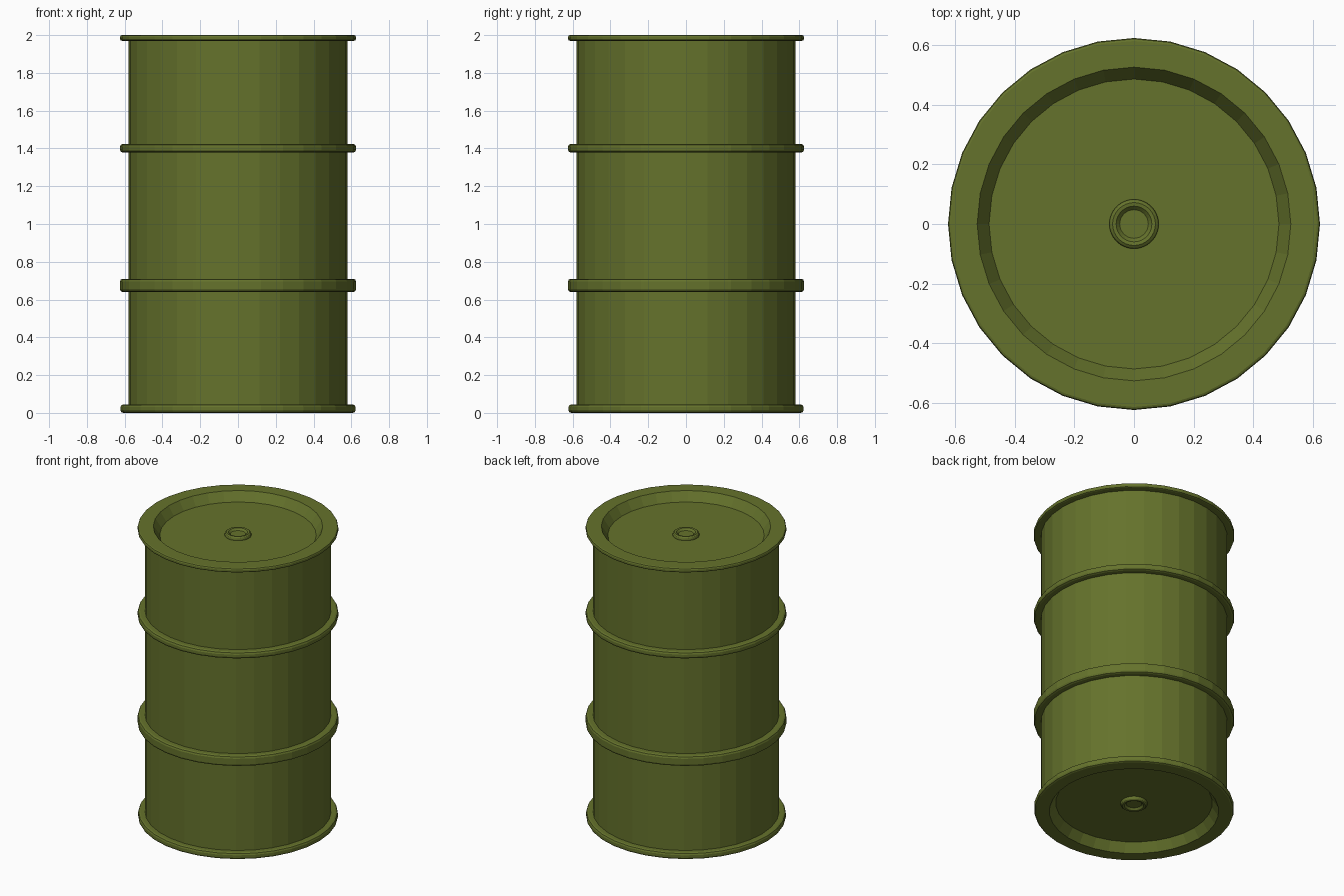
import bpy, bmesh, math

if "Cube" in bpy.data.objects:
    bpy.data.objects.remove(bpy.data.objects["Cube"])

SIDES = 32

green = bpy.data.materials.new("olive_paint")
green.diffuse_color = (0.13, 0.17, 0.025, 1)
green.use_nodes = True
green.node_tree.nodes["Principled BSDF"].inputs["Base Color"].default_value = green.diffuse_color


def lathe(name, profile, closed=False):
    """Spin an (r, z) profile around z; points with r = 0 become a pole."""
    bm = bmesh.new()
    rows = []
    for r, z in profile:
        if r == 0:
            rows.append([bm.verts.new((0, 0, z))] * SIDES)
        else:
            rows.append([bm.verts.new((r * math.cos(2 * math.pi * i / SIDES),
                                       r * math.sin(2 * math.pi * i / SIDES), z))
                         for i in range(SIDES)])
    pairs = list(zip(rows, rows[1:]))
    if closed:
        pairs.append((rows[-1], rows[0]))
    for a, b in pairs:
        for i in range(SIDES):
            j = (i + 1) % SIDES
            bm.faces.new(dict.fromkeys((a[i], a[j], b[j], b[i])))
    bmesh.ops.recalc_face_normals(bm, faces=bm.faces)
    mesh = bpy.data.meshes.new(name)
    bm.to_mesh(mesh)
    bm.free()
    mesh.materials.append(green)
    obj = bpy.data.objects.new(name, mesh)
    bpy.context.collection.objects.link(obj)
    return obj


def hoop_section(z0, z1, r_in, r_out, b):
    """Ring cross-section with softened outer corners."""
    return [(r_in, z0), (r_out - b, z0), (r_out - 0.3 * b, z0 + 0.3 * b),
            (r_out, z0 + b), (r_out, z1 - b), (r_out - 0.3 * b, z1 - 0.3 * b),
            (r_out - b, z1), (r_in, z1)]


# Drum shell: recessed base, end rims, straight wall and recessed lid
base = [(0, 0.06), (0.487, 0.06), (0.527, 0)]
bottom_rim = hoop_section(0, 0.045, 0.58, 0.622, 0.014)[1:]
top_rim = hoop_section(1.97, 2.0, 0.58, 0.625, 0.01)[:-1]
lid = [(r, 2 - z) for r, z in reversed(base)]
lathe("drum_shell", base + bottom_rim + top_rim + lid)

# Reinforcing hoops around the wall
lathe("lower_hoop", hoop_section(0.64, 0.71, 0.57, 0.625, 0.015), closed=True)
lathe("upper_hoop", hoop_section(1.378, 1.424, 0.57, 0.625, 0.015), closed=True)

# Dished plugs in the lid and the base
plug = [(0, 0.008), (0.048, 0.008), (0.06, 0.021), (0.072, 0.023),
        (0.08, 0.017), (0.083, 0.008), (0.083, -0.005)]
lathe("lid_plug", [(r, 1.94 + h) for r, h in plug])
lathe("base_plug", [(r, 0.06 - h) for r, h in plug])
